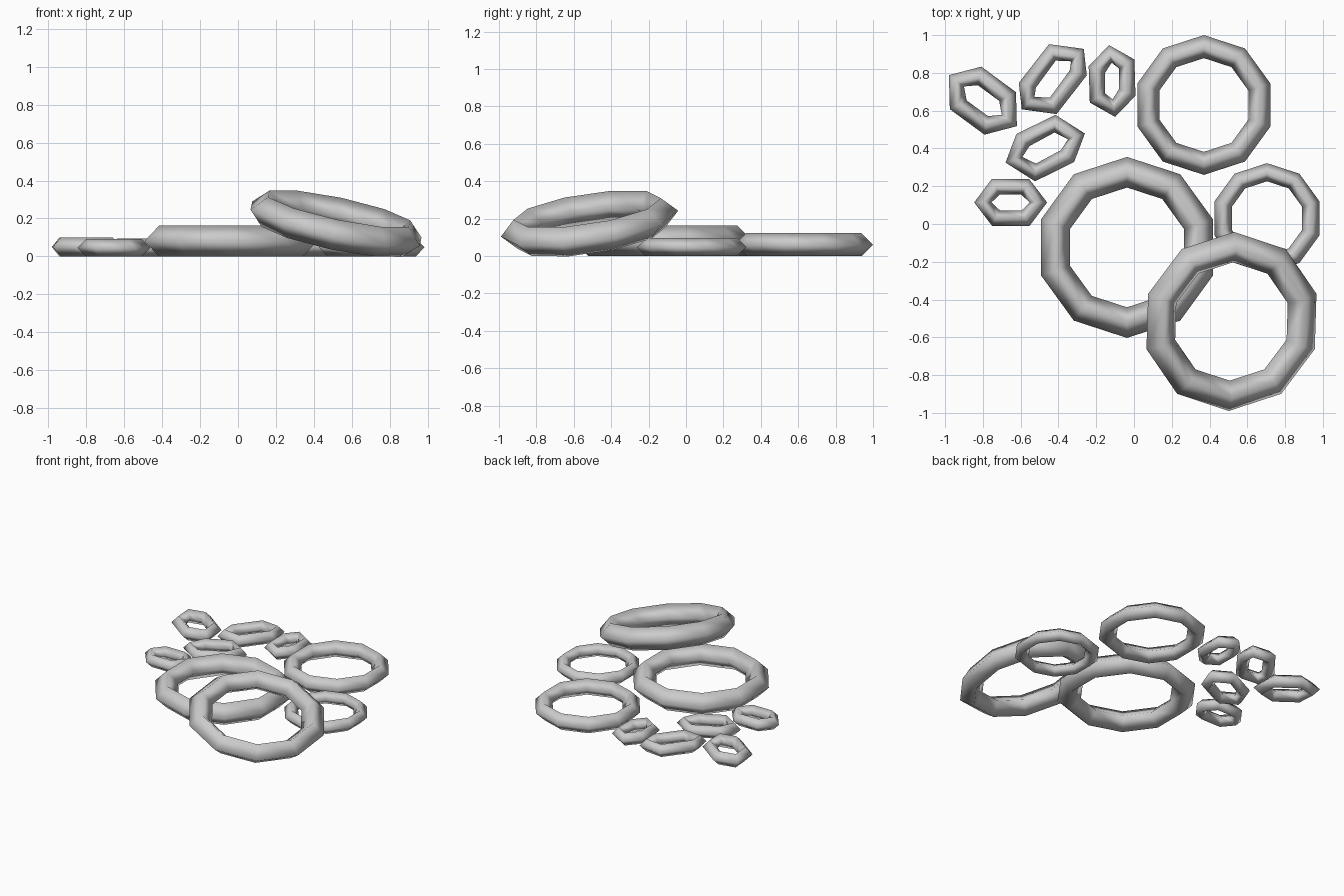
import bpy
import bmesh
from math import sin, cos, pi, radians
from mathutils import Vector, Matrix

cube = bpy.data.objects.get("Cube")
if cube:
    bpy.data.objects.remove(cube, do_unlink=True)

grey = bpy.data.materials.new("plain_grey")
grey.use_nodes = True
colour = (0.6, 0.6, 0.6, 1)
grey.diffuse_color = colour
grey.node_tree.nodes["Principled BSDF"].inputs["Base Color"].default_value = colour


def add_ring(name, outer, tube, centre, tilt=(0, 0)):
    """Diamond-section tube whose outer edge follows a clockwise polygon."""
    bm = bmesh.new()
    up = Vector((0, 0, tube))
    sections = []
    for i, p in enumerate(outer):
        before = (p - outer[i - 1]).normalized()
        after = (outer[(i + 1) % len(outer)] - p).normalized()
        along = (before + after).normalized()
        out = Vector((-along.y, along.x, 0)) * tube
        mid = p - out
        sections.append([bm.verts.new(mid + d) for d in (out, up, -out, -up)])
    for i, a in enumerate(sections):
        b = sections[i - 1]
        for k in range(4):
            bm.faces.new((a[k], a[k - 1], b[k - 1], b[k]))
    bmesh.ops.recalc_face_normals(bm, faces=bm.faces)
    turn = Matrix.Rotation(tilt[1], 4, 'Y') @ Matrix.Rotation(tilt[0], 4, 'X')
    bm.transform(Matrix.Translation(centre) @ turn)
    mesh = bpy.data.meshes.new(name)
    bm.to_mesh(mesh)
    bm.free()
    mesh.materials.append(grey)
    mesh.shade_smooth()
    obj = bpy.data.objects.new(name, mesh)
    bpy.context.collection.objects.link(obj)


def decagon(radius):
    return [Vector((sin(i * pi / 5), cos(i * pi / 5), 0)) * radius for i in range(10)]


# Large ten-sided rings, one leaning on its neighbours
add_ring("back_ring", decagon(0.37), 0.061, (0.37, 0.63, 0.061))
add_ring("centre_ring", decagon(0.479), 0.081, (-0.037, -0.124, 0.081))
add_ring("side_ring", decagon(0.292), 0.048, (0.704, 0.03, 0.048))
add_ring("leaning_ring", decagon(0.479), 0.081, (0.516, -0.516, 0.173),
         (radians(8.5), radians(12)))

# Small uneven six-sided rings: half of the corners, the rest point-mirrored
small = {
    "small_ring_far_left": (0.05, (-.80, .653), (-.18, .135), (-.008, .18), (.175, .045)),
    "small_ring_back": (0.047, (-.43, .767), (-.02, .185), (.164, .16), (.18, .02)),
    "small_ring_narrow": (0.047, (-.116, .757), (-.016, .19), (.118, .114), (.124, -.078)),
    "small_ring_middle": (0.047, (-.47, .402), (-.153, .074), (.054, .176), (.21, .077)),
    "small_ring_front": (0.046, (-.653, .114), (-.193, 0), (-.1, .124), (.098, .124)),
}
for name, (tube, centre, *corners) in small.items():
    half = [Vector((*c, 0)) for c in corners]
    add_ring(name, half + [-c for c in half], tube, (*centre, tube))
